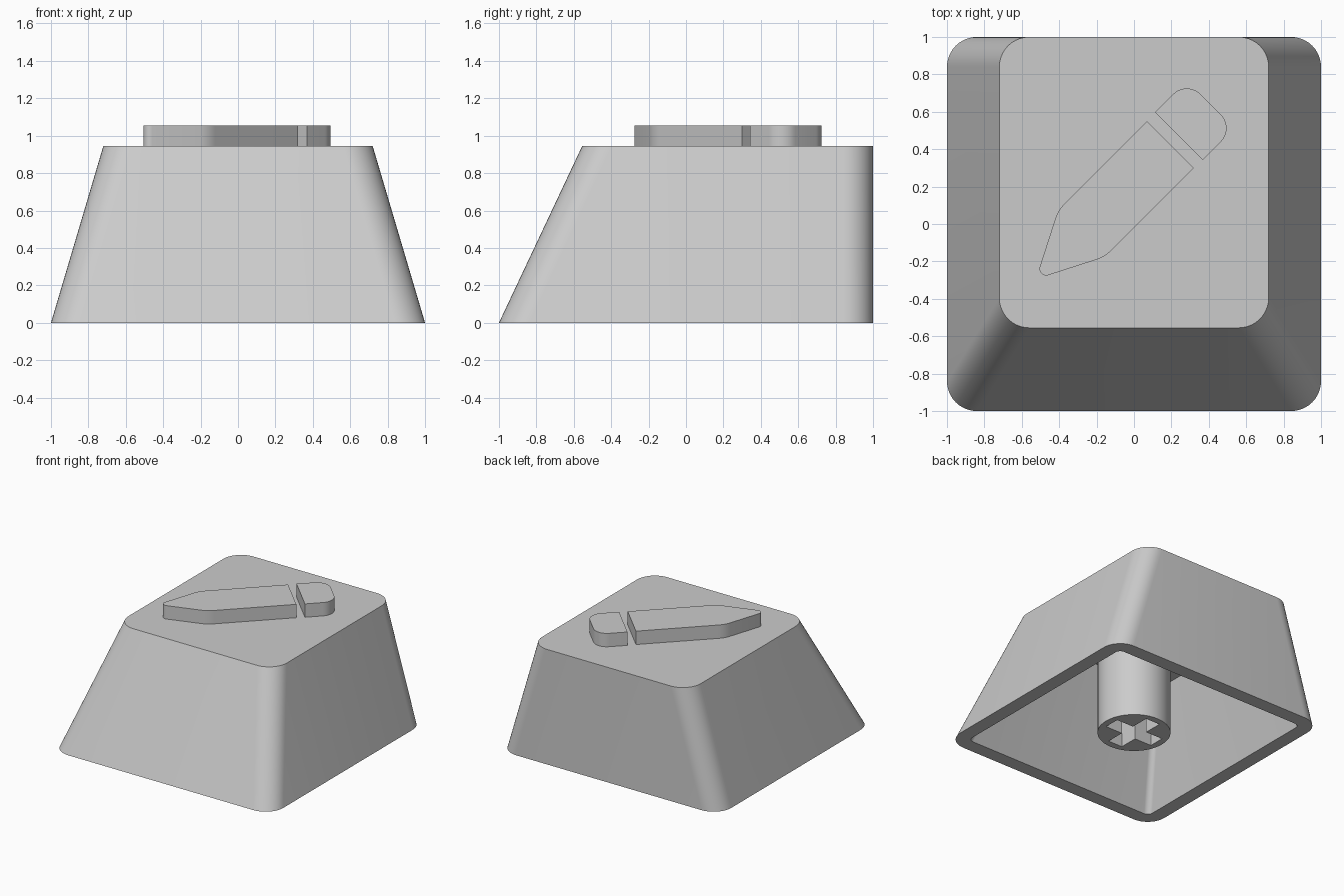
import bpy, bmesh
from math import sin, tan, pi
from mathutils import Vector

cube = bpy.data.objects.get("Cube")
if cube:
    bpy.data.objects.remove(cube, do_unlink=True)

plastic = bpy.data.materials.new("grey plastic")
plastic.use_nodes = True
grey = (0.6, 0.6, 0.6, 1)
plastic.diffuse_color = grey
plastic.node_tree.nodes["Principled BSDF"].inputs["Base Color"].default_value = grey


def rounded(corners, segments=10):
    """Outline with an arc at each (x, y, radius) corner."""
    outline = []
    for i, (x, y, r) in enumerate(corners):
        p = Vector((x, y))
        if r == 0:
            outline.append(p)
            continue
        a = (Vector(corners[i - 1][:2]) - p).normalized()
        b = (Vector(corners[(i + 1) % len(corners)][:2]) - p).normalized()
        half = a.angle(b) / 2
        centre = p + (a + b).normalized() * r / sin(half)
        start = p + a * r / tan(half) - centre
        end = p + b * r / tan(half) - centre
        w = pi - 2 * half
        for k in range(segments + 1):
            t = k / segments
            outline.append(centre + (start * sin((1 - t) * w) + end * sin(t * w)) / sin(w))
    return outline


def rounded_box(half_x, front, back, r):
    return rounded([(-half_x, front, r), (half_x, front, r), (half_x, back, r), (-half_x, back, r)])


def loft(name, rings):
    """Skin through (outline, height) rings, capped at both ends."""
    bm = bmesh.new()
    loops = [[bm.verts.new((p.x, p.y, z)) for p in outline] for outline, z in rings]
    n = len(loops[0])
    for low, high in zip(loops, loops[1:]):
        for i in range(n):
            j = (i + 1) % n
            bm.faces.new((low[i], low[j], high[j], high[i]))
    bm.faces.new(loops[0])
    bm.faces.new(loops[-1])
    bmesh.ops.recalc_face_normals(bm, faces=bm.faces[:])
    mesh = bpy.data.meshes.new(name)
    bm.to_mesh(mesh)
    bm.free()
    obj = bpy.data.objects.new(name, mesh)
    bpy.context.collection.objects.link(obj)
    mesh.materials.append(plastic)
    return obj


def activate(obj):
    bpy.ops.object.select_all(action='DESELECT')
    obj.select_set(True)
    bpy.context.view_layer.objects.active = obj


def prism(name, outline, bottom, top):
    return loft(name, [(outline, bottom), (outline, top)])


# Hollow tapered cap: ceiling, inner rim, outer rim, top face
top, ceiling, wall, r = 0.945, 0.83, 0.115, 0.16
cap = loft("key_shell", [
    (rounded_box(0.64, -0.494, 1 - wall, r - wall), ceiling),
    (rounded_box(1 - wall, wall - 1, 1 - wall, r - wall), 0),
    (rounded_box(1, -1, 1, r), 0),
    (rounded_box(0.72, -0.555, 1, r), top)])

# Raised pencil emblem, two pieces
pencil = prism("pencil_body", rounded([
    (0.07, 0.55, 0), (-0.406, 0.074, 0.2), (-0.525, -0.295, 0.036),
    (-0.156, -0.176, 0.2), (0.32, 0.30, 0)]), top - 0.01, 1.055)
eraser = prism("pencil_end", rounded([
    (0.113, 0.598, 0), (0.368, 0.343, 0), (0.5375, 0.5125, 0.103),
    (0.2825, 0.7675, 0.103)]), top - 0.01, 1.055)

# Round mounting stem with a cross-shaped socket
R = 0.275
stem = prism("stem", rounded([(-R, -R, R), (R, -R, R), (R, R, R), (-R, R, R)], 12), 0, ceiling + 0.01)
bm = bmesh.new()
bm.from_mesh(stem.data)
bmesh.ops.remove_doubles(bm, verts=bm.verts[:], dist=0.0001)
bm.to_mesh(stem.data)
bm.free()

arm, w = 0.22, 0.065
quarter = [Vector((arm, -w)), Vector((arm, w)), Vector((w, w))]
cross = []
for k in range(4):
    for p in quarter:
        q = p.copy()
        for _ in range(k):
            q = Vector((-q.y, q.x))
        cross.append(q)
cutter = prism("socket_cutter", cross, -0.1, 0.45)
cutter.hide_render = True
cut = stem.modifiers.new("socket", 'BOOLEAN')
cut.operation = 'DIFFERENCE'
cut.solver = 'EXACT'
cut.object = cutter
activate(stem)
bpy.ops.object.modifier_apply(modifier=cut.name)
bpy.data.objects.remove(cutter, do_unlink=True)

# Smooth the rounded corners, keep real edges sharp
for obj in (cap, pencil, eraser, stem):
    activate(obj)
    bpy.ops.object.shade_smooth_by_angle(angle=pi / 6)
